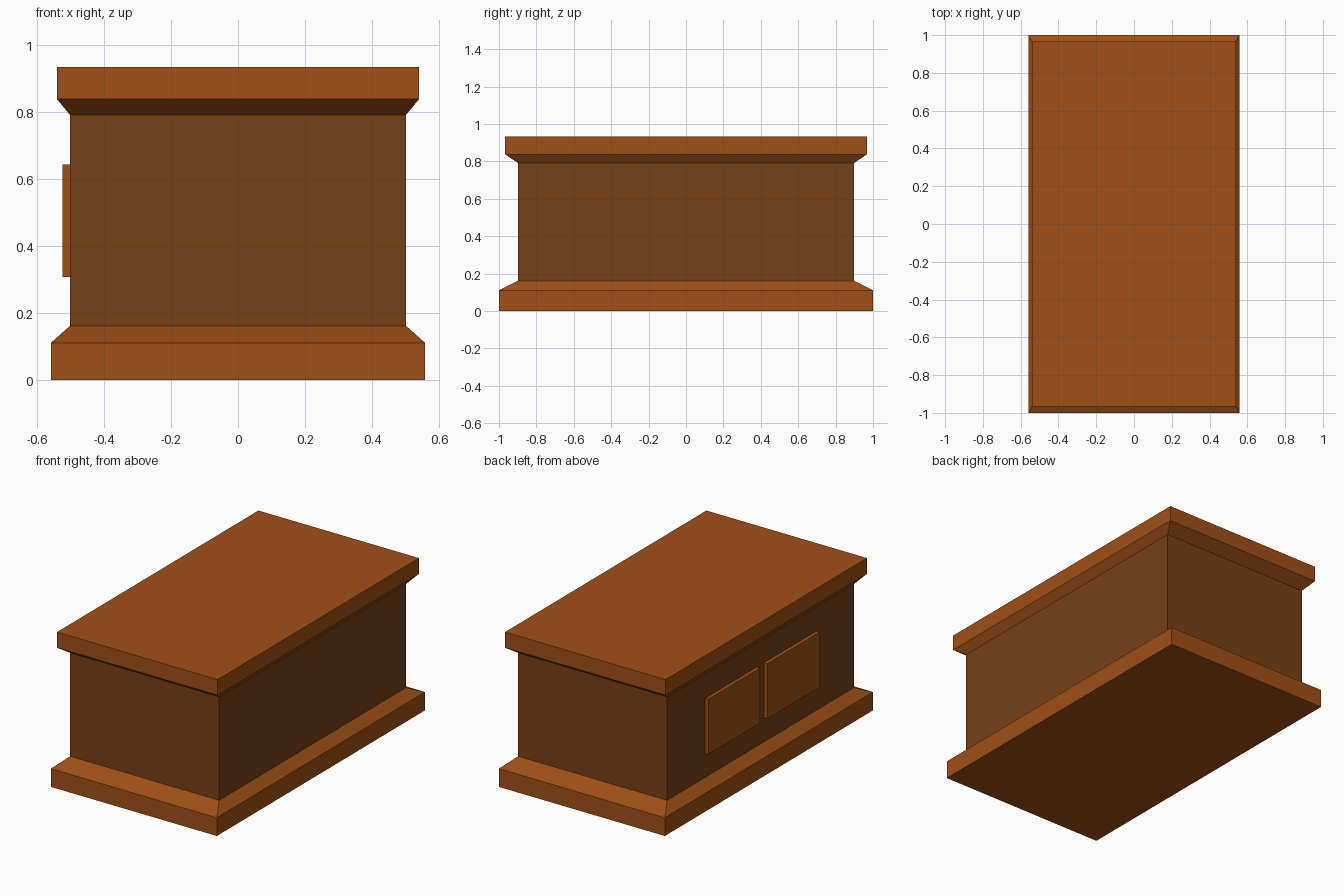
import bpy, bmesh

if "Cube" in bpy.data.objects:
    bpy.data.objects.remove(bpy.data.objects["Cube"])


def material(name, rgb):
    m = bpy.data.materials.new(name)
    m.diffuse_color = (*rgb, 1)
    m.use_nodes = True
    m.node_tree.nodes["Principled BSDF"].inputs["Base Color"].default_value = m.diffuse_color
    return m


trim_wood = material("trim_wood", (0.35, 0.08, 0.008))
body_wood = material("body_wood", (0.185, 0.052, 0.008))


def loft(name, rings, mat, cap_bottom=False, cap_top=False):
    """Stack centred rectangles (half x, half y, z) into one flat-faced part."""
    bm = bmesh.new()
    loops = [[bm.verts.new((sx * hx, sy * hy, z))
              for sx, sy in ((-1, -1), (1, -1), (1, 1), (-1, 1))]
             for hx, hy, z in rings]
    for a, b in zip(loops, loops[1:]):
        for i in range(4):
            j = (i + 1) % 4
            bm.faces.new((a[i], a[j], b[j], b[i]))
    if cap_bottom:
        bm.faces.new(loops[0][::-1])
    if cap_top:
        bm.faces.new(loops[-1])
    mesh = bpy.data.meshes.new(name)
    bm.to_mesh(mesh)
    bm.free()
    mesh.materials.append(mat)
    obj = bpy.data.objects.new(name, mesh)
    bpy.context.collection.objects.link(obj)
    return obj


# Plinth with sloped upper edge
loft("base", [(0.558, 1.0, 0), (0.558, 1.0, 0.111), (0.501, 0.897, 0.162)],
     trim_wood, cap_bottom=True)

# Main walls, closed by the plinth and the top
loft("body", [(0.501, 0.897, 0.162), (0.501, 0.897, 0.791)], body_wood)

# Overhanging top with sloped underside
loft("top", [(0.501, 0.897, 0.791), (0.54, 0.967, 0.838), (0.54, 0.967, 0.933)],
     trim_wood, cap_top=True)

# Two raised drawer fronts on the left side
for label, side in (("front", -1), ("back", 1)):
    drawer = loft(f"{label}_drawer", [(0.011, 0.249, 0.308), (0.011, 0.249, 0.643)],
                  trim_wood, cap_bottom=True, cap_top=True)
    drawer.location = (-0.512, side * 0.284, 0)
